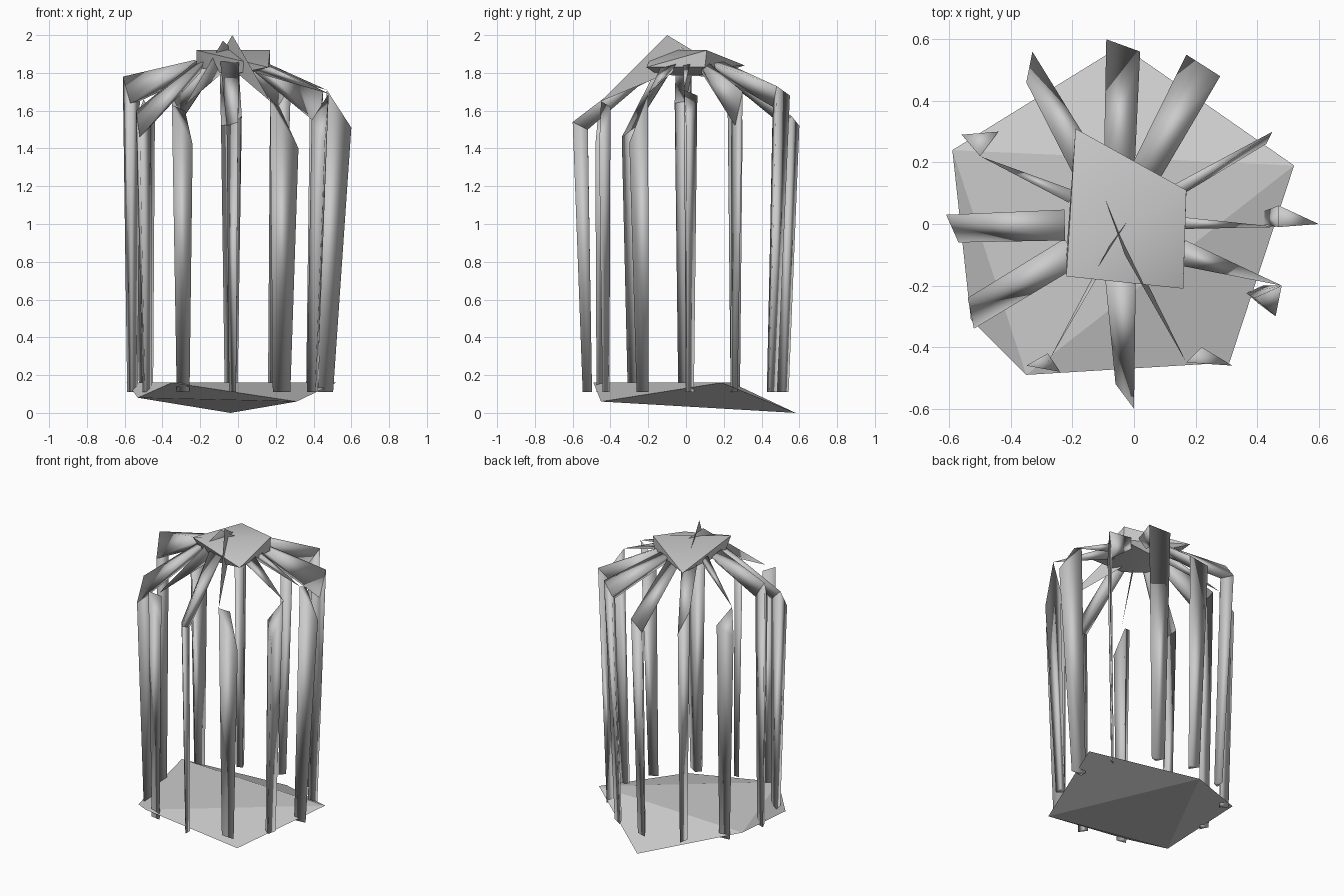
import bpy, bmesh
from mathutils import Vector

if "Cube" in bpy.data.objects:
    bpy.data.objects.remove(bpy.data.objects["Cube"])

CENTRE = Vector((-0.055, 0, 0))


def hull(name, pts, angle=3.0):
    """Low-poly solid wrapped around a few points."""
    bm = bmesh.new()
    for p in pts:
        bm.verts.new(p)
    res = bmesh.ops.convex_hull(bm, input=bm.verts)
    junk = [v for v in set(res["geom_interior"] + res["geom_unused"])
            if isinstance(v, bmesh.types.BMVert) and v.is_valid]
    if junk:
        bmesh.ops.delete(bm, geom=junk, context='VERTS')
    bmesh.ops.recalc_face_normals(bm, faces=bm.faces)
    me = bpy.data.meshes.new(name)
    bm.to_mesh(me)
    bm.free()
    ob = bpy.data.objects.new(name, me)
    bpy.context.collection.objects.link(ob)
    bpy.ops.object.select_all(action='DESELECT')
    ob.select_set(True)
    bpy.context.view_layer.objects.active = ob
    bpy.ops.object.shade_smooth_by_angle(angle=angle)
    return ob


# Floor plate and roof cap
hull("floor_plate", [(.52, .19, .16), (-.04, .58, 0), (-.59, .24, .16),
                     (-.35, -.49, .16), (.31, -.45, .06), (-.53, -.31, .08)], 0.1)
hull("roof_cap", [(-.19, .31, 1.84), (.17, .11, 1.92), (.16, -.21, 1.83),
                  (-.22, -.17, 1.92), (.17, .1, 1.83), (-.22, -.1, 1.83),
                  (.0, .14, 1.78), (-.04, -.15, 1.79)], 0.6)

# Shoulder triangle of each bar; True where the rib is a separate spike
shoulders = [
    (True, (.47, .06, 1.68), (.6, 0, 1.51), (.47, -.01, 1.71)),
    (False, (.45, .3, 1.7), (.43, .26, 1.52), (.38, .24, 1.62)),
    (False, (.17, .55, 1.68), (.28, .48, 1.73), (.21, .46, 1.62)),
    (False, (-.09, .6, 1.52), (.02, .56, 1.57), (-.03, .5, 1.53)),
    (False, (-.33, .56, 1.56), (-.35, .46, 1.68), (-.29, .48, 1.56)),
    (True, (-.56, .29, 1.5), (-.44, .3, 1.55), (-.5, .22, 1.66)),
    (False, (-.61, .03, 1.78), (-.57, -.06, 1.64), (-.52, .0, 1.65)),
    (False, (-.54, -.24, 1.6), (-.52, -.34, 1.46), (-.46, -.26, 1.52)),
    (True, (-.35, -.46, 1.63), (-.28, -.42, 1.6), (-.24, -.48, 1.42)),
    (False, (0, -.6, 1.54), (-.06, -.52, 1.52), (.0, -.52, 1.5)),
    (True, (.17, -.45, 1.65), (.22, -.4, 1.62), (.32, -.46, 1.4)),
    (True, (.39, -.24, 1.55), (.48, -.2, 1.69), (.46, -.3, 1.43)),
]
# Long spikes that cross over the cap and form the peak
peaks = {8: ((.01, .05, 1.88), (-.08, -.07, 1.97), (-.09, -.1, 1.84), (-.28, -.45, 1.63)),
         10: ((-.1, .1, 1.88), (-.03, -.1, 2.0), (-.01, -.1, 1.84), (.17, -.45, 1.65))}

for i, (spike, *tri) in enumerate(shoulders):
    tri = [Vector(p) for p in tri]
    mid = sum(tri, Vector()) / 3
    out = Vector((mid.x, mid.y, 0)) - CENTRE
    out.z = 0
    out.normalize()
    side = Vector((-out.y, out.x, 0))

    # Upright bar, tapering a little towards the floor
    foot = CENTRE + Vector((out.x * 0.505, out.y * 0.515, 0))
    low = []
    for p in tri:
        q = foot + (p - mid) * 0.62
        q.z = 0.11
        low.append(q)
    hull(f"bar_{i + 1}", tri + low)

    # Roof rib
    if i in peaks:
        hull(f"rib_{i + 1}", peaks[i])
        continue
    w = 0.022 if i in (0, 1, 5) else 0.05
    at = CENTRE + out * 0.17
    inner = [at + side * w + Vector((0, 0, 1.87)),
             at - side * w + Vector((0, 0, 1.86)),
             at + Vector((0, 0, 1.80))]
    if spike:
        tri = [max(tri, key=lambda p: p.z)]
    hull(f"rib_{i + 1}", inner + tri)
